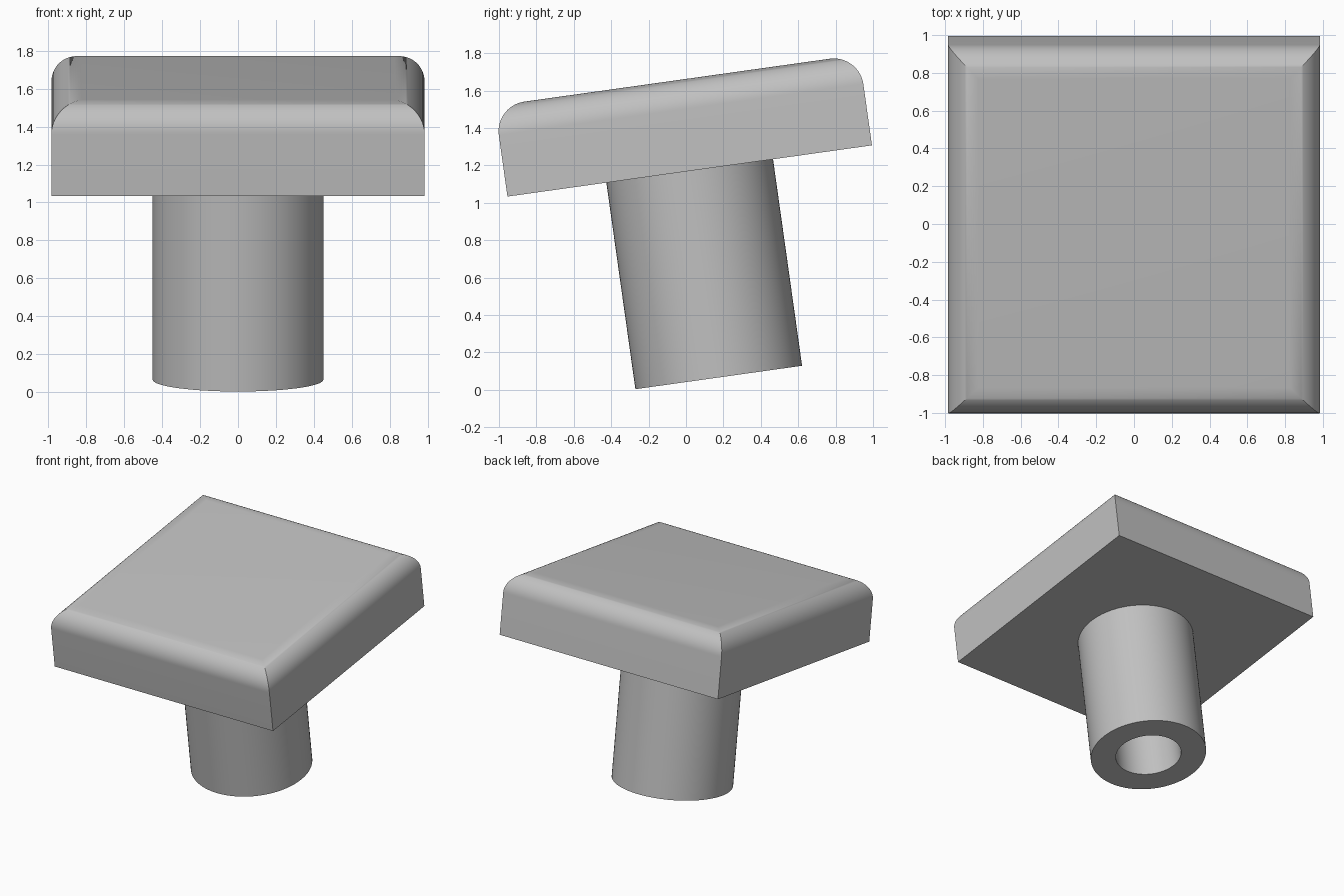
import bpy, bmesh, math
from mathutils import Matrix

cube = bpy.data.objects.get("Cube")
if cube:
    bpy.data.objects.remove(cube, do_unlink=True)

# Single grey material
grey = bpy.data.materials.new("light_grey")
grey.use_nodes = True
colour = (0.53, 0.53, 0.53, 1)
grey.diffuse_color = colour
grey.node_tree.nodes["Principled BSDF"].inputs["Base Color"].default_value = colour

# Whole knob leans forward about x, pivoting at the foot of the stem
TILT = Matrix.Translation((0, 0.175, 0.066)) @ Matrix.Rotation(math.radians(8), 4, 'X')


def loft(name, profile, sides, turn=0.0):
    """Stack regular rings given as (radius, height), bridge them and cap both ends."""
    bm = bmesh.new()
    rings = []
    for radius, z in profile:
        angles = [turn + math.tau * i / sides for i in range(sides)]
        rings.append([bm.verts.new((radius * math.cos(a), radius * math.sin(a), z))
                      for a in angles])
    for low, high in zip(rings, rings[1:]):
        for i in range(sides):
            j = (i + 1) % sides
            bm.faces.new((low[i], low[j], high[j], high[i]))
    bm.faces.new(rings[0])
    bm.faces.new(rings[-1])
    bmesh.ops.recalc_face_normals(bm, faces=bm.faces)
    mesh = bpy.data.meshes.new(name)
    bm.to_mesh(mesh)
    bm.free()
    mesh.materials.append(grey)
    obj = bpy.data.objects.new(name, mesh)
    obj.matrix_world = TILT
    bpy.context.collection.objects.link(obj)
    bpy.ops.object.select_all(action='DESELECT')
    obj.select_set(True)
    bpy.context.view_layer.objects.active = obj
    bpy.ops.object.shade_smooth_by_angle(angle=math.radians(30))
    return obj


# Hollow round stem, its top sunk into the plate
stem_length = 1.115
loft("stem", [(0.45, stem_length + 0.05), (0.45, 0), (0.255, 0), (0.255, stem_length)], 96)

# Square plate with mitred, rounded top edges
half, thick, fillet, steps = 0.984, 0.49, 0.16, 20
outline = [(half, 0)]
for k in range(steps + 1):
    a = math.pi / 2 * k / steps
    outline.append((half - fillet * (1 - math.cos(a)), thick - fillet * (1 - math.sin(a))))
loft("square_plate", [(h * math.sqrt(2), stem_length + z) for h, z in outline], 4, math.pi / 4)
